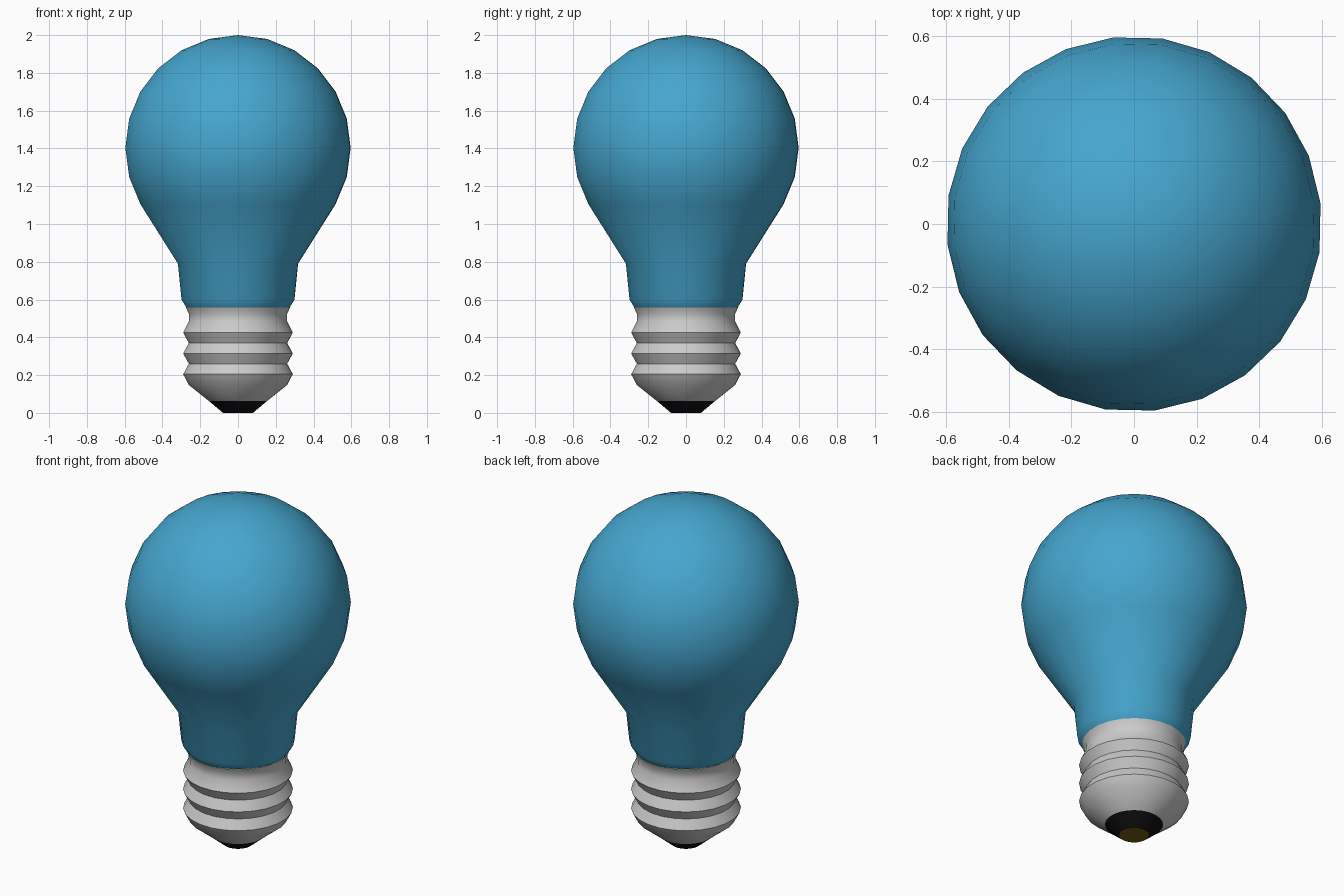
import bpy, bmesh, math

if "Cube" in bpy.data.objects:
    bpy.data.objects.remove(bpy.data.objects["Cube"])

SIDES = 24
PHASE = math.radians(6.3)


def material(name, color):
    m = bpy.data.materials.new(name)
    m.diffuse_color = (*color, 1)
    m.use_nodes = True
    m.node_tree.nodes["Principled BSDF"].inputs["Base Color"].default_value = m.diffuse_color
    return m


def lathe(name, profile, mat=None):
    """Revolve (radius, z) points, listed bottom to top, around the z axis."""
    bm = bmesh.new()
    rings = []
    for r, z in profile:
        if r == 0:
            rings.append([bm.verts.new((0, 0, z))] * SIDES)
        else:
            rings.append([bm.verts.new((r * math.cos(PHASE + math.tau * i / SIDES),
                                        r * math.sin(PHASE + math.tau * i / SIDES), z))
                          for i in range(SIDES)])
    for low, high in zip(rings, rings[1:]):
        for i in range(SIDES):
            j = (i + 1) % SIDES
            bm.faces.new(list(dict.fromkeys((low[i], low[j], high[j], high[i]))))
    mesh = bpy.data.meshes.new(name)
    bm.to_mesh(mesh)
    bm.free()
    obj = bpy.data.objects.new(name, mesh)
    bpy.context.collection.objects.link(obj)
    if mat:
        mesh.materials.append(mat)
    bpy.ops.object.select_all(action='DESELECT')
    obj.select_set(True)
    bpy.context.view_layer.objects.active = obj
    bpy.ops.object.shade_smooth_by_angle(angle=math.radians(30))
    return obj


# Glass: tapered neck running into a spherical crown in 15 degree steps
crown = [(0.6 * math.sin(math.radians(a)), 1.403 + 0.597 * math.cos(math.radians(a)))
         for a in range(120, 0, -15)]
neck = [(0.275, 0.558), (0.301, 0.60), (0.32, 0.79)]
lathe("glass_bulb", neck + crown + [(0, 2.0)], material("blue_glass", (0.06, 0.38, 0.62)))

# Screw base: zigzag thread with a tapered foot and a small collar
thread = [(0.292 if i % 2 == 0 else 0.262, 0.205 + 0.055 * i) for i in range(5)]
lathe("screw_base", [(0.155, 0.063), (0.262, 0.148)] + thread
      + [(0.262, 0.485), (0.262, 0.525), (0.277, 0.558)])

# Insulator ring and contact at the bottom
lathe("insulator", [(0.08, 0), (0.155, 0.063)], material("black", (0.005, 0.005, 0.005)))
lathe("contact", [(0, 0), (0.08, 0)], material("brass", (0.16, 0.11, 0.008)))
